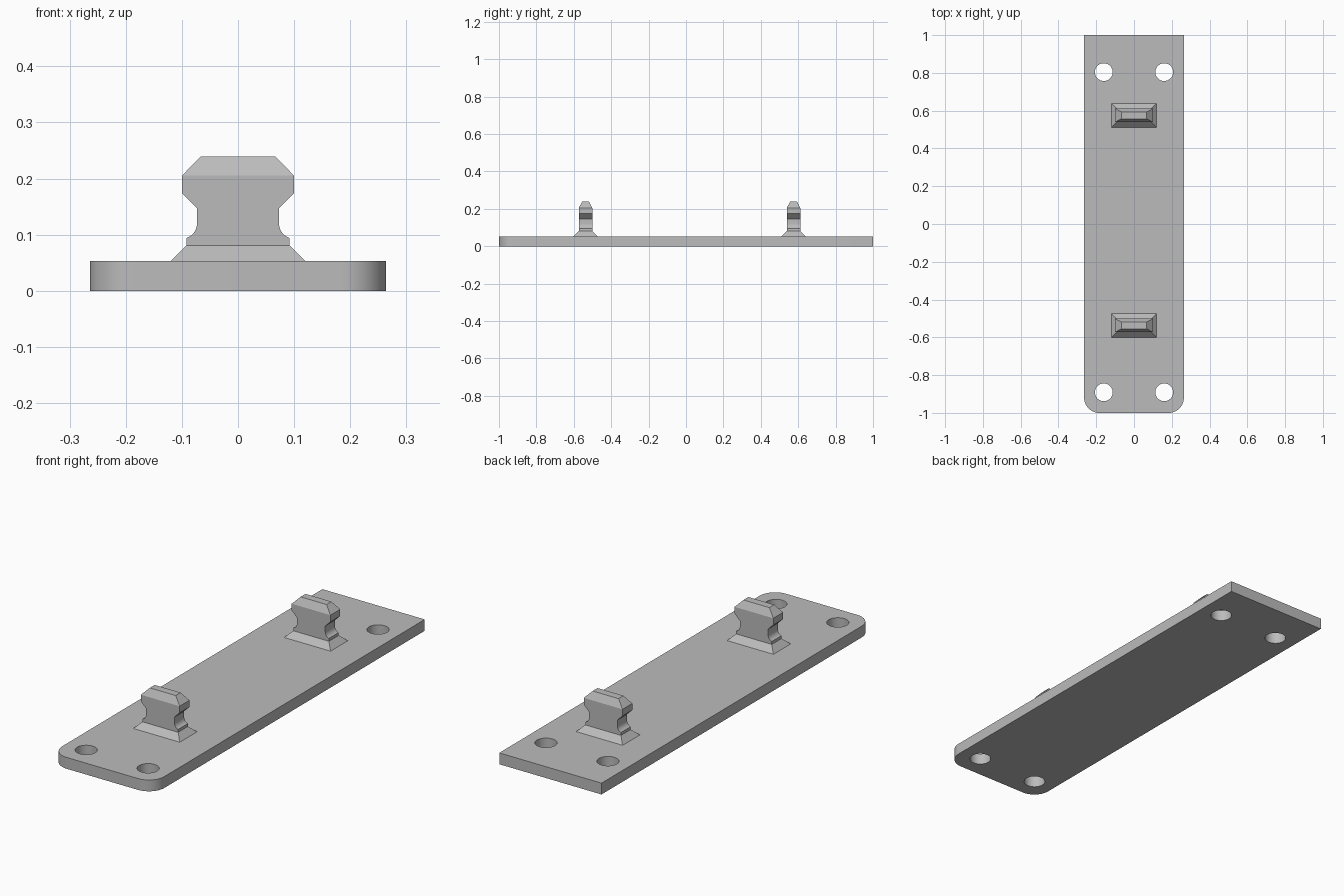
import bpy, bmesh
from math import sin, cos, pi

cube = bpy.data.objects.get("Cube")
if cube:
    bpy.data.objects.remove(cube, do_unlink=True)

HALF_W, HALF_L, THICK = 0.264, 1.0, 0.053
CORNER, HOLE_R = 0.08, 0.047

grey = bpy.data.materials.new("plain grey")
grey.use_nodes = True
grey.diffuse_color = (0.5, 0.5, 0.5, 1)
grey.node_tree.nodes["Principled BSDF"].inputs["Base Color"].default_value = (0.5, 0.5, 0.5, 1)


def finish(name, bm):
    bmesh.ops.recalc_face_normals(bm, faces=bm.faces[:])
    mesh = bpy.data.meshes.new(name)
    bm.to_mesh(mesh)
    bm.free()
    mesh.materials.append(grey)
    obj = bpy.data.objects.new(name, mesh)
    bpy.context.collection.objects.link(obj)
    return obj


def activate(obj):
    bpy.ops.object.select_all(action='DESELECT')
    obj.select_set(True)
    bpy.context.view_layer.objects.active = obj


def arc(cx, cy, r, start, end, steps):
    angles = [start + (end - start) * i / steps for i in range(steps + 1)]
    return [(cx + r * cos(a), cy + r * sin(a)) for a in angles]


# Base plate: rounded front corners, square back corners
inner_x, inner_y = HALF_W - CORNER, CORNER - HALF_L
outline = [(HALF_W, HALF_L), (-HALF_W, HALF_L)]
outline += arc(-inner_x, inner_y, CORNER, pi, 1.5 * pi, 12)
outline += arc(inner_x, inner_y, CORNER, 1.5 * pi, 2 * pi, 12)
bm = bmesh.new()
base = bm.faces.new([bm.verts.new((x, y, 0)) for x, y in outline])
ext = bmesh.ops.extrude_face_region(bm, geom=[base], use_keep_orig=True)
top = [v for v in ext["geom"] if isinstance(v, bmesh.types.BMVert)]
bmesh.ops.translate(bm, verts=top, vec=(0, 0, THICK))
plate = finish("base_plate", bm)

# Screw holes
bm = bmesh.new()
for y in (0.804, -0.891):
    for x in (-0.16, 0.16):
        ret = bmesh.ops.create_cone(bm, cap_ends=True, segments=40,
                                    radius1=HOLE_R, radius2=HOLE_R, depth=0.3)
        bmesh.ops.translate(bm, verts=ret["verts"], vec=(x, y, 0))
cutter = finish("hole_cutter", bm)
cutter.hide_render = True
mod = plate.modifiers.new("holes", 'BOOLEAN')
mod.operation, mod.solver, mod.object = 'DIFFERENCE', 'EXACT', cutter
activate(plate)
bpy.ops.object.modifier_apply(modifier=mod.name)
bpy.data.objects.remove(cutter, do_unlink=True)

# Peg levels as (half width, half depth, height): flared foot, waist, head
DEPTH = 0.036
levels = [(0.12, 0.064, THICK), (0.092, DEPTH, 0.081)]
levels += [(x, DEPTH, z) for x, z in arc(0.1, 0.12, 0.027, -0.6 * pi, -pi, 8)]
levels += [(0.073, DEPTH, 0.147), (0.1, DEPTH, 0.174),
           (0.1, DEPTH, 0.205), (0.067, 0.018, 0.239)]


def peg(name, y):
    bm = bmesh.new()
    rings = [[bm.verts.new((sx * hx, y + sy * hy, z))
              for sx, sy in ((1, 1), (-1, 1), (-1, -1), (1, -1))]
             for hx, hy, z in levels]
    for lower, upper in zip(rings, rings[1:]):
        for i in range(4):
            j = (i + 1) % 4
            bm.faces.new((lower[i], lower[j], upper[j], upper[i]))
    bm.faces.new(rings[-1])
    bm.faces.new(rings[0])
    return finish(name, bm)


pegs = [peg("front_peg", -0.537), peg("back_peg", 0.575)]

for obj in [plate] + pegs:
    activate(obj)
    bpy.ops.object.shade_smooth_by_angle(angle=pi / 9)
